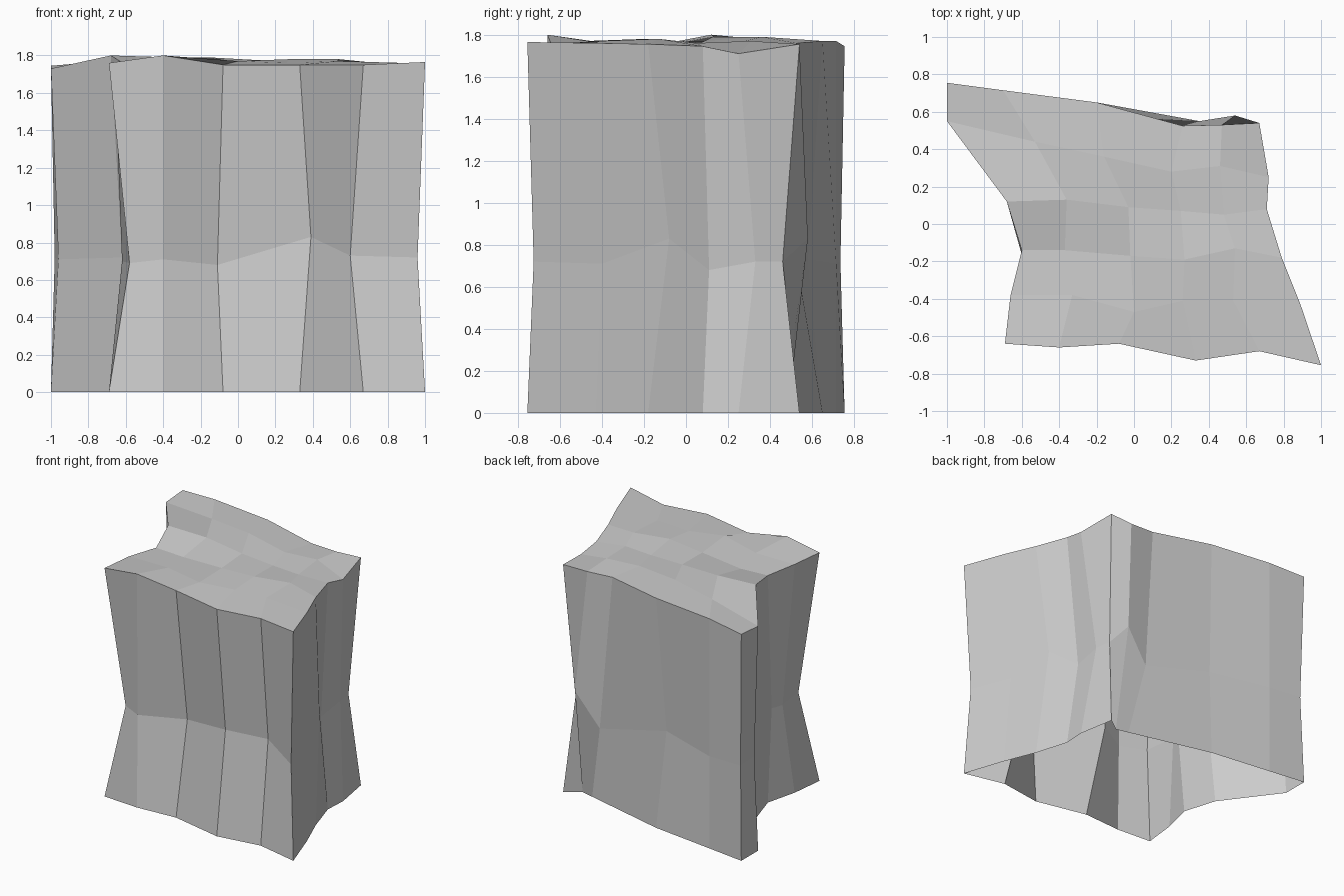
import bpy, bmesh

# Uneven 6 x 6 top surface: rows run front to back, points left to right
TOP = [
    [(-.69, -.64, 1.76), (-.40, -.66, 1.80), (-.08, -.64, 1.75), (.33, -.73, 1.75), (.67, -.68, 1.75), (1, -.755, 1.765)],
    [(-.66, -.38, 1.76), (-.33, -.38, 1.76), (0, -.47, 1.77), (.26, -.41, 1.76), (.53, -.41, 1.77), (.89, -.43, 1.76)],
    [(-.60, -.14, 1.75), (-.37, -.14, 1.74), (-.02, -.17, 1.76), (.27, -.19, 1.78), (.54, -.13, 1.78), (.79, -.18, 1.755)],
    [(-.68, .12, 1.80), (-.36, .13, 1.79), (-.03, .09, 1.77), (.25, .07, 1.76), (.48, .05, 1.76), (.71, .08, 1.745)],
    [(-1, .55, 1.73), (-.53, .44, 1.77), (-.16, .36, 1.79), (.20, .28, 1.77), (.46, .31, 1.77), (.72, .25, 1.71)],
    [(-1, .755, 1.745), (-.70, .715, 1.77), (-.20, .65, 1.77), (.26, .525, 1.76), (.47, .53, 1.75), (.67, .54, 1.755)],
]

# Mid-height crease: sideways shift and height for each rim point, per side
FRONT = [(.11, .10, .69), (0, .01, .71), (-.03, .18, .68), (.06, .02, .83), (-.07, .19, .73)]
RIGHT = [(-.04, .03, .72), (-.04, .03, .71), (-.04, .10, .83), (-.08, .03, .68), (-.08, .08, .72)]
BACK = [(-.05, -.08, .72), (.07, .05, .83), (.09, .025, .58), (-.04, -.07, .73), (0, 0, .71)]
LEFT = [(.02, -.02, .72), (.04, -.01, .71), (.06, -.02, .72), (.01, -.06, .70), (.04, .09, .70)]
# Rim points whose foot is not straight below the top
FOOT_SHIFT = {11: (.09, -.07), 12: (.20, -.04)}

bm = bmesh.new()
grid = [[bm.verts.new(p) for p in row] for row in TOP]
for j in range(5):
    for i in range(5):
        bm.faces.new((grid[j][i], grid[j][i + 1], grid[j + 1][i + 1], grid[j + 1][i]))

# Rim, counter-clockwise from the front left corner
rim = (grid[0][:5] + [grid[j][5] for j in range(5)]
       + grid[5][:0:-1] + [grid[j][0] for j in range(5, 0, -1)])

# Pinched side walls, open underneath
mid = [bm.verts.new((v.co.x + dx, v.co.y + dy, z))
       for v, (dx, dy, z) in zip(rim, FRONT + RIGHT + BACK + LEFT)]
foot = []
for k, v in enumerate(rim):
    dx, dy = FOOT_SHIFT.get(k, (0, 0))
    foot.append(bm.verts.new((v.co.x + dx, v.co.y + dy, 0)))
for upper, lower in ((rim, mid), (mid, foot)):
    for k in range(20):
        n = (k + 1) % 20
        bm.faces.new((upper[k], lower[k], lower[n], upper[n]))

mesh = bpy.data.meshes.new("rock_block")
bm.to_mesh(mesh)
bm.free()
bpy.context.collection.objects.link(bpy.data.objects.new("rock_block", mesh))
